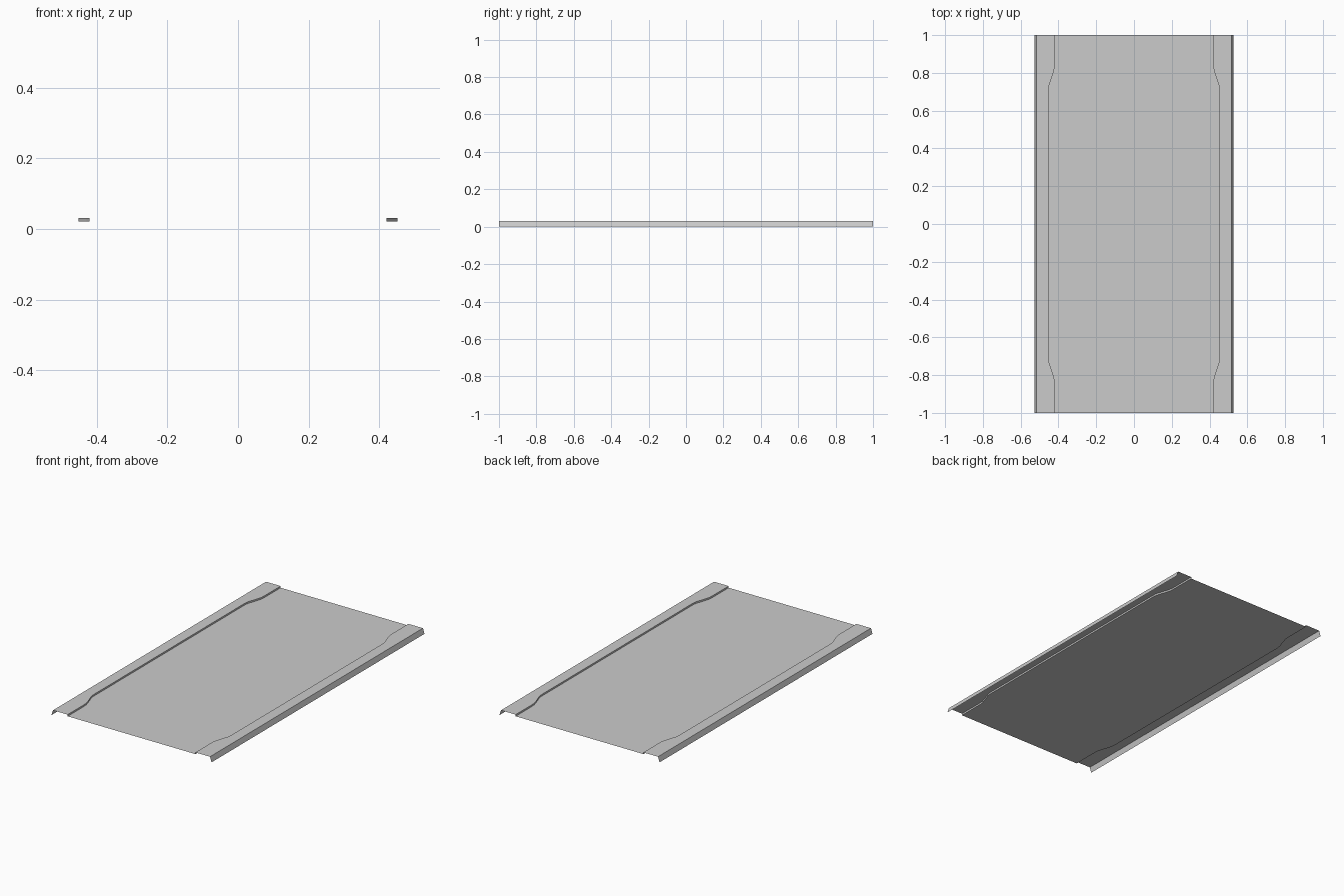
import bpy

if "Cube" in bpy.data.objects:
    bpy.data.objects.remove(bpy.data.objects["Cube"])

ROAD_Z, WALK_Z = 0.021, 0.031
WALK_X, SKIRT_X = 0.516, 0.526

# Kerb line (y, x): narrow at the ends, eased out to a wider road in the middle
half = [(0.715, 0.452), (0.735, 0.449), (0.765, 0.439),
        (0.795, 0.429), (0.825, 0.421), (0.845, 0.420), (1.0, 0.420)]
kerb = [(-y, x) for y, x in reversed(half)] + half


def strip(name, left, right, mirror=False):
    """Open sheet between two edge lines that run along y."""
    n = len(left)
    faces = [(i, n + i, n + i + 1, i + 1) for i in range(n - 1)]
    mesh = bpy.data.meshes.new(name)
    mesh.from_pydata(left + right, [], faces)
    obj = bpy.data.objects.new(name, mesh)
    bpy.context.collection.objects.link(obj)
    if mirror:
        mod = obj.modifiers.new("mirror", 'MIRROR')
        mod.use_mirror_merge = False
    return obj


def line(z, x=None, sign=1):
    return [(sign * (kx if x is None else x), y, z) for y, kx in kerb]


# Carriageway between the kerbs
strip("road_surface", line(ROAD_Z, sign=-1), line(ROAD_Z))
# Small upright step on both sides
strip("kerb_face", line(ROAD_Z), line(WALK_Z), mirror=True)
# Raised pavement
strip("pavement", line(WALK_Z), line(WALK_Z, WALK_X), mirror=True)
# Sloped outer edge down to the ground
strip("outer_skirt", line(WALK_Z, WALK_X), line(0.0, SKIRT_X), mirror=True)
